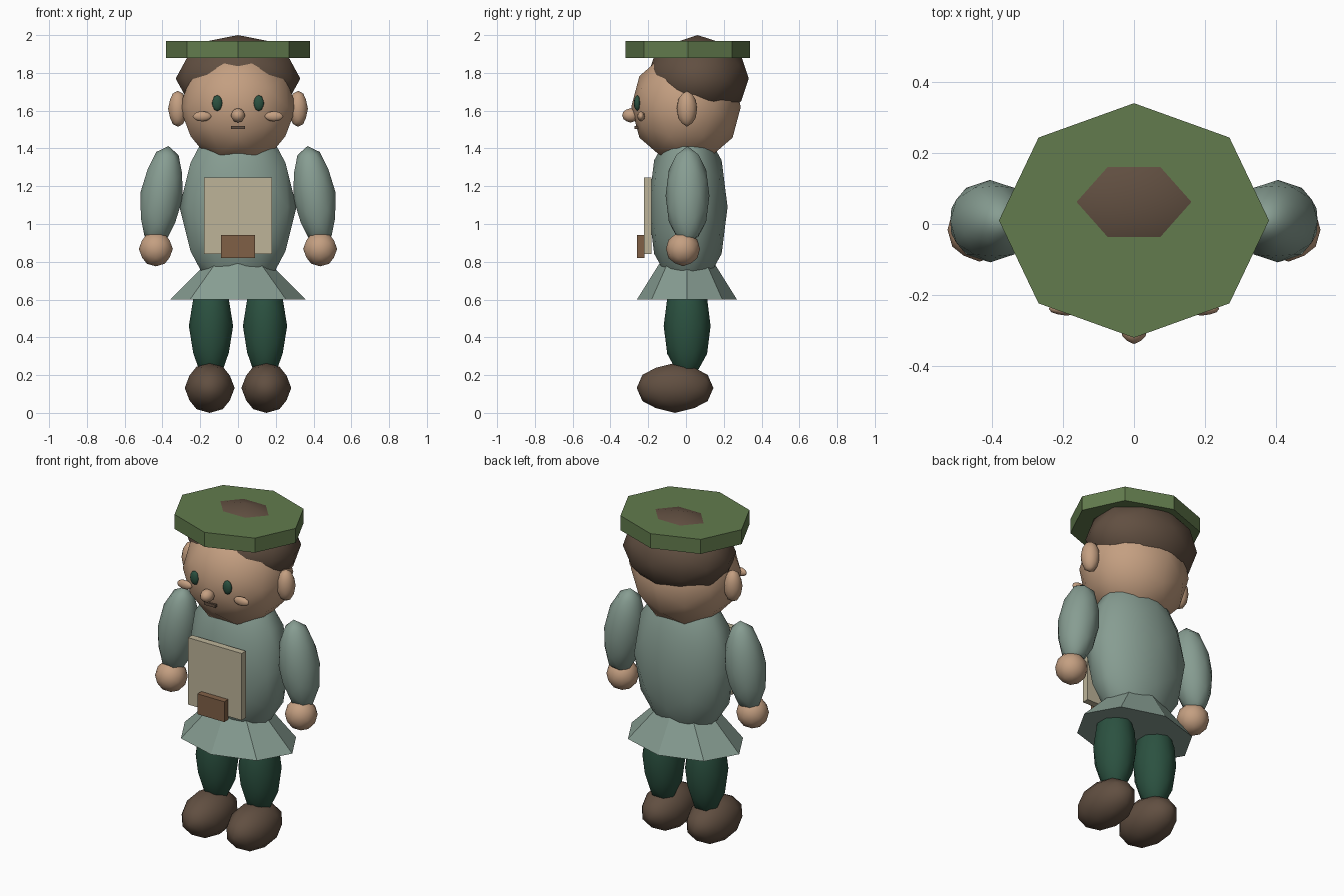
import bpy, bmesh, math
from mathutils import Vector

if "Cube" in bpy.data.objects:
    bpy.data.objects.remove(bpy.data.objects["Cube"])


def material(name, r, g, b):
    """Flat material from 0-255 sRGB values."""
    m = bpy.data.materials.new(name)
    lin = [((c / 255 + 0.055) / 1.055) ** 2.4 for c in (r, g, b)]
    m.diffuse_color = (*lin, 1)
    m.use_nodes = True
    m.node_tree.nodes["Principled BSDF"].inputs["Base Color"].default_value = m.diffuse_color
    return m


SKIN = material("skin", 196, 159, 129)
HAIR = material("dark brown", 97, 79, 65)
HAT = material("moss green", 98, 123, 77)
TUNIC = material("sage cloth", 135, 157, 146)
LEGS = material("forest green", 43, 81, 64)
APRON = material("cream canvas", 189, 180, 153)
LEATHER = material("leather", 128, 96, 70)


def finish(bm, name, mat, loc, scale, rot_y=0, smooth=True):
    bmesh.ops.recalc_face_normals(bm, faces=bm.faces)
    me = bpy.data.meshes.new(name)
    bm.to_mesh(me)
    bm.free()
    me.materials.append(mat)
    for p in me.polygons:
        p.use_smooth = smooth
    ob = bpy.data.objects.new(name, me)
    bpy.context.collection.objects.link(ob)
    ob.location, ob.scale = loc, scale
    ob.rotation_euler = (0, rot_y, 0)
    return ob


def ball(name, mat, loc, radii, rot_y=0):
    """Low-poly ball: an icosahedron split once, with points on all axes."""
    t = (1 + math.sqrt(5)) / 2
    pts = []
    for a in (-1, 1):
        for b in (-t, t):
            pts += [Vector((a, 0, b)), Vector((0, b, a)), Vector((b, a, 0))]
    mids = [(p + q) / 2 for i, p in enumerate(pts) for q in pts[:i]
            if (p - q).length < 2.1]
    bm = bmesh.new()
    for p in pts + mids:
        bm.verts.new(p.normalized())
    bmesh.ops.convex_hull(bm, input=bm.verts)
    return finish(bm, name, mat, loc, radii, rot_y)


def box(name, mat, lo, hi):
    bm = bmesh.new()
    bmesh.ops.create_cube(bm, size=1)
    lo, hi = Vector(lo), Vector(hi)
    return finish(bm, name, mat, (lo + hi) / 2, hi - lo, smooth=False)


def octagon(name, mat, y, z0, z1, bottom, top):
    """Eight-sided capped frustum with corners on the axes."""
    bm = bmesh.new()
    rings = []
    for z, (rx, ry) in ((z0, bottom), (z1, top)):
        rings.append([bm.verts.new((rx * math.cos(i * math.pi / 4),
                                    ry * math.sin(i * math.pi / 4), z))
                      for i in range(8)])
    for i in range(8):
        j = (i + 1) % 8
        bm.faces.new((rings[0][i], rings[0][j], rings[1][j], rings[1][i]))
    bm.faces.new(rings[0])
    bm.faces.new(rings[1])
    return finish(bm, name, mat, (0, y, 0), (1, 1, 1), smooth=False)


# Head, hair and flat hat
ball("head", SKIN, (0, 0, 1.62), (0.31, 0.29, 0.31))
ball("hair", HAIR, (0, 0.062, 1.77), (0.33, 0.27, 0.23))
octagon("hat", HAT, 0.01, 1.88, 1.968, (0.38, 0.33), (0.38, 0.33))

# Face
ball("nose", SKIN, (0, -0.293, 1.575), (0.038, 0.045, 0.038))
box("mouth", HAIR, (-0.037, -0.272, 1.502), (0.037, -0.24, 1.52))

# Tunic with flared skirt
ball("torso", TUNIC, (0, 0.01, 1.09), (0.31, 0.21, 0.47))
octagon("skirt", TUNIC, 0.005, 0.6, 0.8, (0.36, 0.265), (0.16, 0.14))

# Apron and its pouch
box("apron", APRON, (-0.18, -0.222, 0.84), (0.18, -0.182, 1.245))
box("pouch", LEATHER, (-0.09, -0.26, 0.82), (0.09, -0.22, 0.943))

# Paired parts
for s, side in ((-1, "left"), (1, "right")):
    ball(side + "_eye", LEGS, (s * 0.11, -0.258, 1.64), (0.028, 0.018, 0.042))
    ball(side + "_cheek", SKIN, (s * 0.19, -0.238, 1.57), (0.05, 0.02, 0.027))
    ball(side + "_ear", SKIN, (s * 0.318, 0.005, 1.61), (0.052, 0.054, 0.095))
    ball(side + "_arm", TUNIC, (s * 0.405, 0.008, 1.15),
         (0.113, 0.116, 0.265), -s * math.radians(8))
    ball(side + "_hand", SKIN, (s * 0.435, -0.016, 0.868), (0.09, 0.09, 0.092))
    ball(side + "_leg", LEGS, (s * 0.143, 0.006, 0.46), (0.117, 0.124, 0.28))
    ball(side + "_boot", HAIR, (s * 0.15, -0.058, 0.132), (0.132, 0.203, 0.132))
